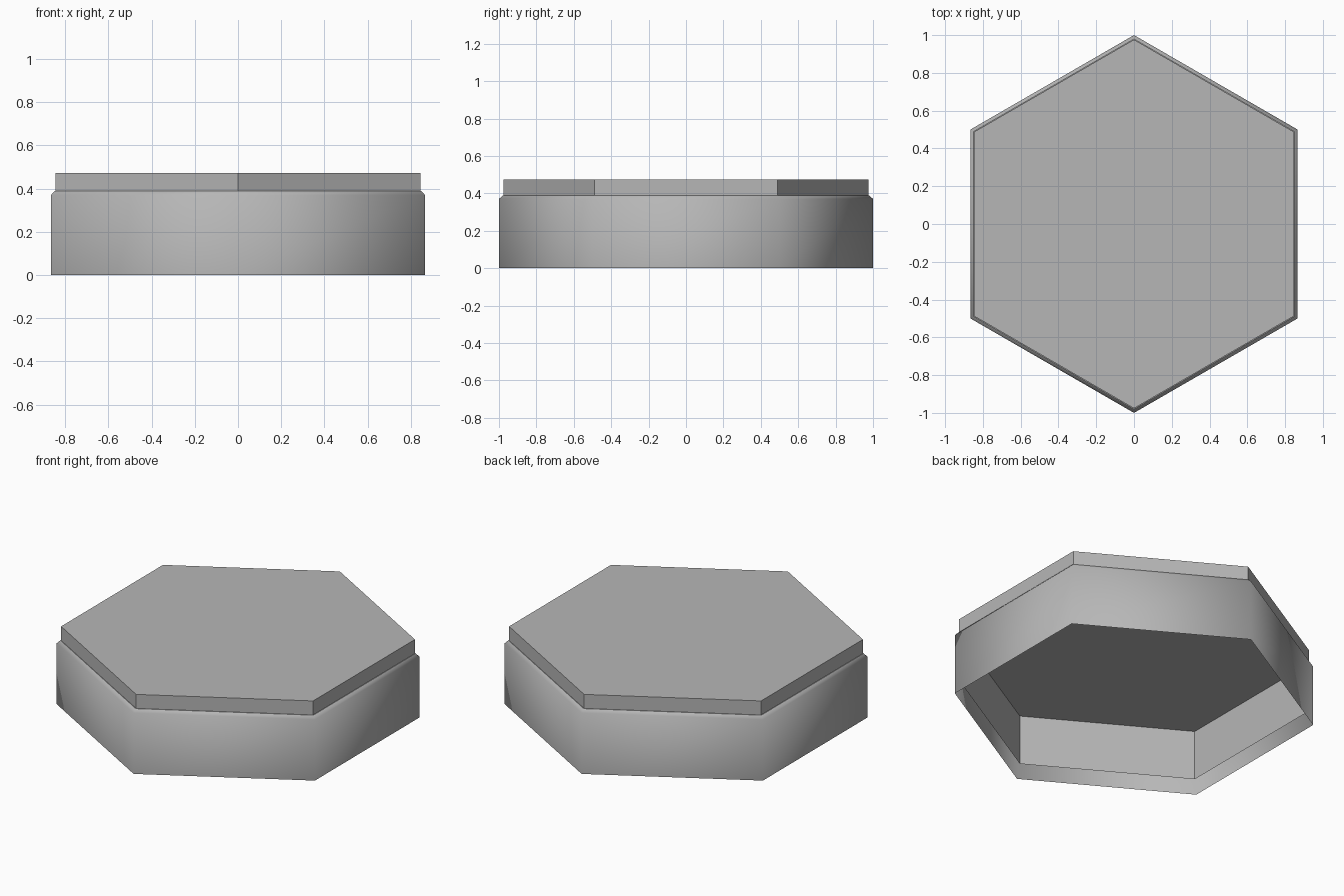
import bpy
import bmesh
from math import sin, cos, pi

cube = bpy.data.objects.get("Cube")
if cube:
    bpy.data.objects.remove(cube, do_unlink=True)

SIDES = 6

grey = bpy.data.materials.new("plain_grey")
grey.use_nodes = True
colour = (0.47, 0.47, 0.47, 1)
grey.diffuse_color = colour
grey.node_tree.nodes["Principled BSDF"].inputs["Base Color"].default_value = colour


def hex_shell(name, profile, smooth):
    """Stack hexagon rings from (radius, z) pairs, capped on top, open below."""
    bm = bmesh.new()
    rings = []
    for r, z in profile:
        angles = [pi / 2 + 2 * pi * i / SIDES for i in range(SIDES)]
        rings.append([bm.verts.new((r * cos(a), r * sin(a), z)) for a in angles])
    for low, high in zip(rings, rings[1:]):
        for i in range(SIDES):
            j = (i + 1) % SIDES
            face = bm.faces.new((low[i], low[j], high[j], high[i]))
            face.smooth = smooth
    bm.faces.new(rings[-1])
    mesh = bpy.data.meshes.new(name)
    bm.to_mesh(mesh)
    bm.free()
    mesh.materials.append(grey)
    obj = bpy.data.objects.new(name, mesh)
    bpy.context.collection.objects.link(obj)
    return obj


# Softly shaded base with a small chamfer round its top
hex_shell("tile_base", [(1.0, 0), (1.0, 0.37), (0.98, 0.388)], smooth=True)

# Crisp, slightly narrower top whose skirt hangs down inside the base
hex_shell("tile_top", [(0.976, 0.085), (0.976, 0.473)], smooth=False)
